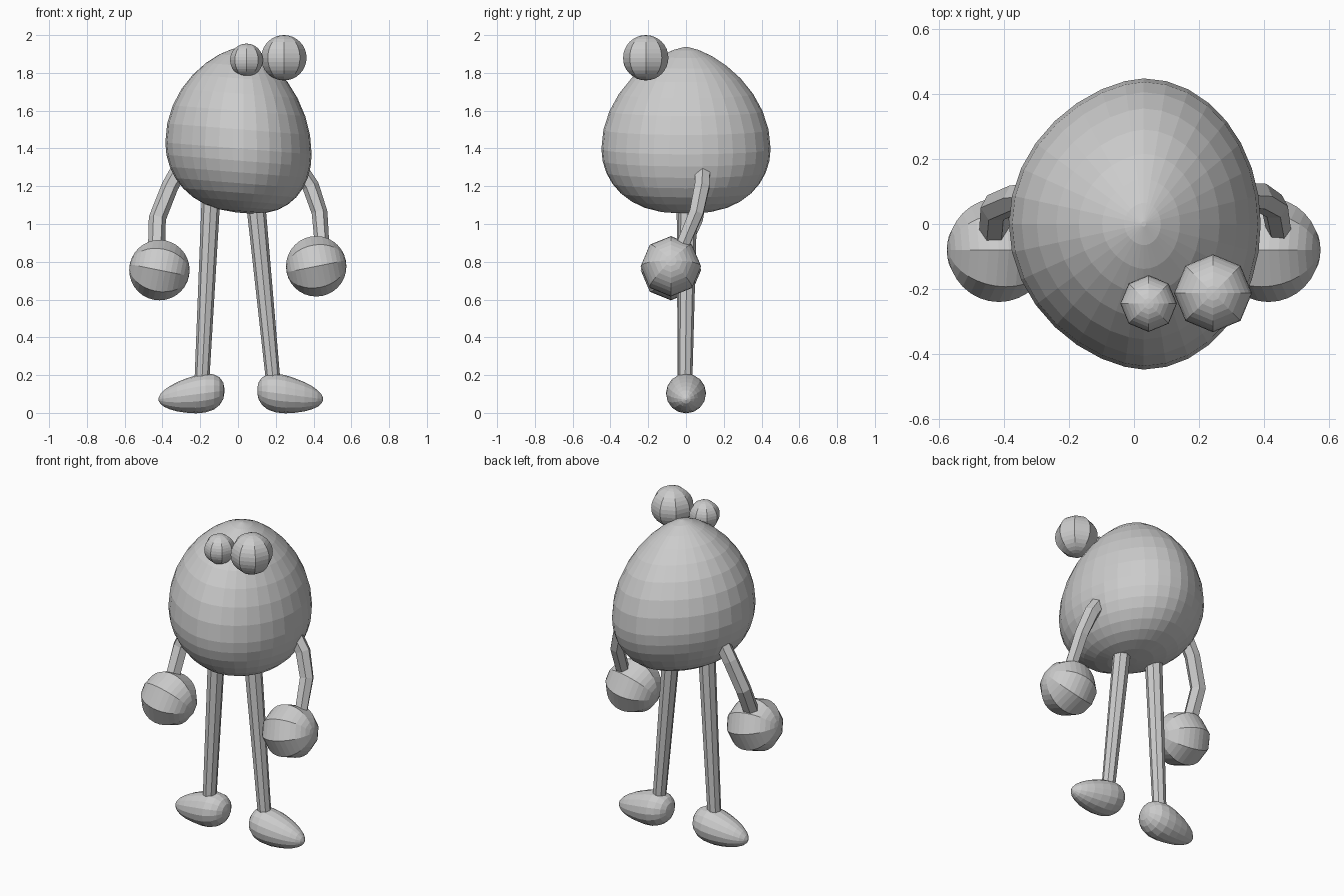
import bpy, bmesh, math
from mathutils import Vector

if "Cube" in bpy.data.objects:
    bpy.data.objects.remove(bpy.data.objects["Cube"])

grey = bpy.data.materials.new("grey")
grey.diffuse_color = (0.6, 0.6, 0.6, 1)
grey.use_nodes = True
grey.node_tree.nodes["Principled BSDF"].inputs["Base Color"].default_value = grey.diffuse_color


def finish(name, bm):
    bmesh.ops.recalc_face_normals(bm, faces=bm.faces)
    mesh = bpy.data.meshes.new(name)
    bm.to_mesh(mesh)
    bm.free()
    mesh.materials.append(grey)
    ob = bpy.data.objects.new(name, mesh)
    bpy.context.collection.objects.link(ob)
    return ob


def skin(name, rings):
    """Join rings of points; cap both ends."""
    bm = bmesh.new()
    loops = [[bm.verts.new(p) for p in ring] for ring in rings]
    n = len(loops[0])
    for a, b in zip(loops, loops[1:]):
        for i in range(n):
            j = (i + 1) % n
            bm.faces.new((a[i], a[j], b[j], b[i]))
    bm.faces.new(loops[0])
    bm.faces.new(loops[-1])
    return finish(name, bm)


def ball(name, center, radius, axis=(0, 0, 1)):
    """Eight-sided ball with its poles along the given axis."""
    bm = bmesh.new()
    bmesh.ops.create_uvsphere(bm, u_segments=8, v_segments=16, radius=radius)
    ob = finish(name, bm)
    ob.location = center
    ob.rotation_mode = 'QUATERNION'
    ob.rotation_quaternion = Vector((0, 0, 1)).rotation_difference(Vector(axis))
    return ob


def tube(name, points, radii, sides=8):
    pts = [Vector(p) for p in points]
    rings = []
    for k, p in enumerate(pts):
        d = (pts[min(k + 1, len(pts) - 1)] - pts[max(k - 1, 0)]).normalized()
        u = Vector((0, 1, 0)).cross(d).normalized()
        v = d.cross(u)
        rings.append([p + radii[k] * (math.cos(t) * u + math.sin(t) * v)
                      for t in (math.tau * i / sides for i in range(sides))])
    return skin(name, rings)


# Egg-shaped body: fuller on the right, slightly pointed on the left
rings = []
for k in range(17):
    a = math.radians(-87 + 174 * k / 16)
    up = a > 0
    z = 1.4 + (0.54 if up else 0.34) * math.sin(a)
    r = math.cos(a) ** (1.35 if up else 0.8)
    ring = []
    for i in range(32):
        t = math.tau * i / 32
        c = math.cos(t)
        x = 0.03 + r * (0.36 * c if c > 0 else -0.415 * abs(c) ** 1.2)
        ring.append((x, 0.448 * r * math.sin(t), z - 0.08 * x))
    rings.append(ring)
skin("body", rings)

# Eyes, one large and one small
ball("large_eye", (0.243, -0.213, 1.88), 0.12)
ball("small_eye", (0.045, -0.245, 1.868), 0.087)

# Arms and hands
tube("right_arm", [(0.29, 0.09, 1.34), (0.385, 0.085, 1.2),
                   (0.432, 0.055, 1.06), (0.447, -0.03, 0.86)],
     [0.045, 0.045, 0.042, 0.038], 6)
tube("left_arm", [(-0.27, 0.085, 1.36), (-0.36, 0.08, 1.2),
                  (-0.427, 0.05, 1.03), (-0.432, -0.03, 0.85)],
     [0.045, 0.045, 0.046, 0.045], 6)
ball("right_hand", (0.414, -0.08, 0.776), 0.16, (1, 0, 0.2))
ball("left_hand", (-0.416, -0.08, 0.756), 0.16, (-1, 0, 0.2))

# Legs
tube("left_leg", [(-0.14, 0, 1.2), (-0.192, -0.005, 0.15)], [0.05, 0.039])
tube("right_leg", [(0.085, 0.01, 1.2), (0.188, -0.005, 0.15)], [0.052, 0.038])

# Feet: teardrops pointing outward (distance from heel, radius)
FOOT = [(0, 0.012), (0.006, 0.045), (0.025, 0.075), (0.055, 0.096), (0.1, 0.106),
        (0.15, 0.104), (0.2, 0.094), (0.25, 0.08), (0.29, 0.063),
        (0.32, 0.045), (0.34, 0.025), (0.349, 0.006)]
for name, s, heel in (("left_foot", -1, -0.072), ("right_foot", 1, 0.102)):
    skin(name, [[(heel + s * d, r * math.cos(t), 0.118 - 0.13 * d + 0.97 * r * math.sin(t))
                 for t in (math.tau * i / 16 for i in range(16))] for d, r in FOOT])
